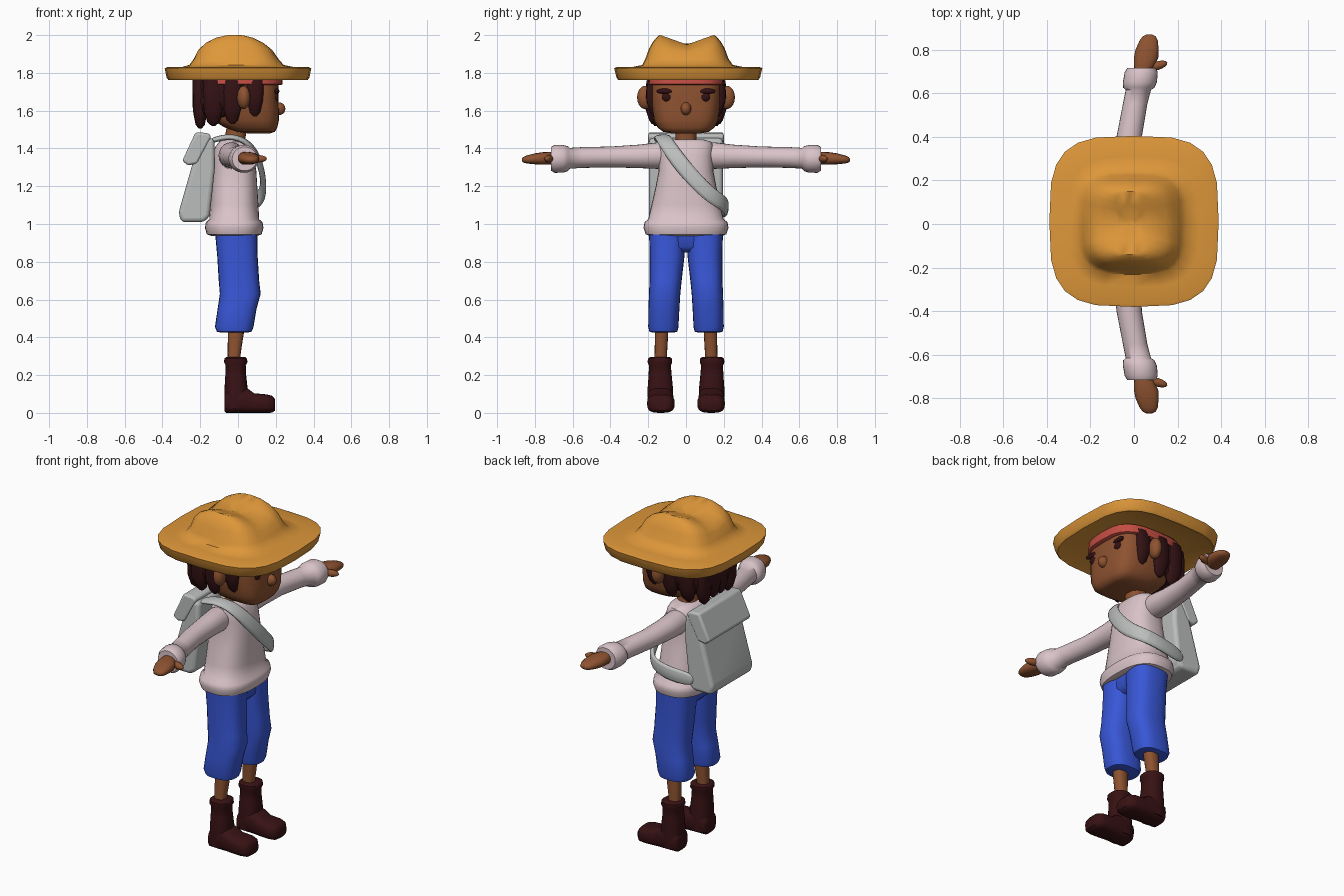
import bpy, bmesh, math
from mathutils import Vector, Matrix


def material(name, rgb):
    m = bpy.data.materials.new(name)
    m.diffuse_color = (*rgb, 1)
    return m


STRAW = material("straw", (0.73, 0.31, 0.042))
PINK = material("pale pink cloth", (0.70, 0.55, 0.58))
BLUE = material("blue cloth", (0.04, 0.095, 0.68))
SKIN = material("brown skin", (0.27, 0.085, 0.03))
HAIR = material("dark hair", (0.034, 0.006, 0.007))
LEATHER = material("dark boot leather", (0.04, 0.006, 0.007))
RED = material("red cloth", (0.55, 0.075, 0.055))
GREY = material("grey canvas", (0.50, 0.51, 0.51))


def finish(name, bm, mat, mirror=False):
    bmesh.ops.recalc_face_normals(bm, faces=bm.faces)
    me = bpy.data.meshes.new(name)
    bm.to_mesh(me)
    bm.free()
    me.materials.append(mat)
    ob = bpy.data.objects.new(name, me)
    bpy.context.collection.objects.link(ob)
    if mirror:
        mod = ob.modifiers.new("mirror", "MIRROR")
        mod.use_axis = (False, True, False)
    return ob


def bridge(bm, rings):
    n = len(rings[0])
    for a, b in zip(rings, rings[1:]):
        for i in range(n):
            j = (i + 1) % n
            bm.faces.new((a[i], a[j], b[j], b[i]))
    bm.faces.new(rings[0])
    bm.faces.new(rings[-1])


def loft(name, mat, sections, axis="z", p=2.4, n=24, mirror=False, warp=None):
    """Sections are (place on axis, centre u, centre v, radius u, radius v)."""
    bm = bmesh.new()
    rings = []
    for w, cu, cv, ru, rv in sections:
        ring = []
        for i in range(n):
            t = 2 * math.pi * i / n
            c, s = math.cos(t), math.sin(t)
            u = cu + ru * math.copysign(abs(c) ** (2 / p), c)
            v = cv + rv * math.copysign(abs(s) ** (2 / p), s)
            co = {"z": (u, v, w), "y": (u, w, v), "x": (w, u, v)}[axis]
            ring.append(bm.verts.new(warp(*co) if warp else co))
        rings.append(ring)
    bridge(bm, rings)
    return finish(name, bm, mat, mirror)


def ellipsoid(name, mat, loc, radii, turn=0, mirror=False):
    bm = bmesh.new()
    m = Matrix.Translation(loc) @ Matrix.Rotation(turn, 4, "Z") @ Matrix.Diagonal((*radii, 1))
    bmesh.ops.create_uvsphere(bm, u_segments=16, v_segments=10, radius=1, matrix=m)
    return finish(name, bm, mat, mirror)


def slab(name, mat, outline, half, bevel):
    """Side outline (x, z) extruded across y with rounded edges."""
    bm = bmesh.new()
    bridge(bm, [[bm.verts.new((x, y, z)) for x, z in outline] for y in (-half, half)])
    ob = finish(name, bm, mat)
    mod = ob.modifiers.new("round", "BEVEL")
    mod.width, mod.segments, mod.limit_method, mod.angle_limit = bevel, 4, "ANGLE", math.radians(25)
    return ob


# Hat: wide brim and pinched crown
def pinch(x, y, z):
    k = min(1, max(0, (z - 1.87) / 0.12))
    return x, y, z - 0.05 * k * max(0, 1 - abs(y - 0.005) / 0.14)


loft("hat", STRAW, [
    (1.80, 0, 0.01, 0.18, 0.18), (1.775, 0, 0.012, 0.33, 0.335), (1.762, 0, 0.012, 0.368, 0.37),
    (1.775, 0, 0.012, 0.378, 0.38), (1.825, 0, 0.012, 0.388, 0.392), (1.83, 0, 0.012, 0.375, 0.38),
    (1.83, 0, 0.01, 0.30, 0.30), (1.842, -0.008, 0.008, 0.25, 0.24), (1.875, -0.01, 0.005, 0.225, 0.22),
    (1.93, -0.015, 0.005, 0.20, 0.20), (1.965, -0.018, 0.005, 0.165, 0.18),
    (1.99, -0.018, 0.005, 0.12, 0.158), (2.0, -0.018, 0.005, 0.075, 0.145),
    (2.0, -0.018, 0.005, 0.05, 0.08), (2.0, -0.018, 0.005, 0.02, 0.02)], p=3.4, warp=pinch)

# Head and face
loft("head", SKIN, [
    (1.48, 0.11, 0, 0.06, 0.08), (1.488, 0.095, 0, 0.10, 0.12), (1.51, 0.07, 0, 0.138, 0.15),
    (1.55, 0.04, 0, 0.177, 0.17), (1.61, 0.03, 0, 0.187, 0.18), (1.67, 0.025, 0, 0.188, 0.187),
    (1.73, 0.02, 0, 0.195, 0.187), (1.80, 0.02, 0, 0.18, 0.18)], p=3.6)
ellipsoid("nose", SKIN, (0.215, 0, 1.61), (0.036, 0.028, 0.034))
ellipsoid("ear", SKIN, (0.03, 0.215, 1.67), (0.035, 0.045, 0.062), -0.2, True)
ellipsoid("eyebrow", HAIR, (0.202, 0.105, 1.703), (0.016, 0.052, 0.015), -0.12, True)
ellipsoid("eye", HAIR, (0.202, 0.10, 1.672), (0.013, 0.028, 0.024), -0.1, True)
loft("neck", SKIN, [(1.40, -0.02, 0, 0.06, 0.065), (1.46, -0.015, 0, 0.055, 0.055),
                    (1.54, 0, 0, 0.055, 0.055)])

# Hair: back cap with hanging locks
loft("hair", HAIR, [
    (1.56, -0.09, 0, 0.11, 0.15), (1.58, -0.085, 0, 0.14, 0.185), (1.65, -0.075, 0, 0.165, 0.203),
    (1.73, -0.065, 0, 0.172, 0.203), (1.80, -0.05, 0, 0.17, 0.19)], p=3)
for i, (x, y, tip, rx, ry) in enumerate([
        (0.09, 0.185, 1.57, 0.045, 0.027), (-0.03, 0.192, 1.53, 0.05, 0.025),
        (-0.13, 0.175, 1.52, 0.055, 0.035), (-0.20, 0.12, 1.505, 0.04, 0.05),
        (-0.205, 0.035, 1.52, 0.037, 0.05)]):
    loft(f"hair_lock_{i + 1}", HAIR, [
        (tip, x, y * 0.92, rx * 0.2, ry * 0.2), (tip + 0.02, x, y * 0.94, rx * 0.6, ry * 0.6),
        (tip + 0.08, x, y, rx * 0.92, ry * 0.92), (1.70, x, y, rx, ry),
        (1.77, x, y * 0.97, rx, ry * 0.8)], n=12, mirror=True)
loft("headband", RED, [(1.735, 0, 0, 0.225, 0.195), (1.74, 0, 0, 0.236, 0.207),
                       (1.79, 0, 0, 0.232, 0.203)], p=3)

# Jumper body with rolled hem
loft("jumper", PINK, [
    (0.937, -0.02, 0, 0.12, 0.19), (0.945, -0.02, 0, 0.145, 0.213), (0.98, -0.02, 0, 0.155, 0.225),
    (1.01, -0.02, 0, 0.15, 0.22), (1.025, -0.02, 0, 0.132, 0.20), (1.10, -0.02, 0, 0.128, 0.183),
    (1.20, -0.02, 0, 0.122, 0.16), (1.28, -0.02, 0, 0.117, 0.145), (1.36, -0.025, 0, 0.11, 0.143),
    (1.41, -0.025, 0, 0.095, 0.145), (1.435, -0.022, 0, 0.078, 0.135),
    (1.448, -0.02, 0, 0.06, 0.09)], p=2.6, n=32)

# Sleeves with thick cuffs, hands and thumbs
loft("sleeve", PINK, [
    (0.09, -0.035, 1.365, 0.06, 0.06), (0.15, -0.035, 1.362, 0.068, 0.07), (0.25, -0.033, 1.358, 0.064, 0.062),
    (0.40, -0.022, 1.355, 0.058, 0.055), (0.55, 0.005, 1.352, 0.056, 0.055), (0.615, 0.02, 1.348, 0.058, 0.055),
    (0.625, 0.022, 1.346, 0.072, 0.066), (0.65, 0.027, 1.345, 0.078, 0.073), (0.695, 0.033, 1.345, 0.076, 0.074),
    (0.715, 0.035, 1.345, 0.066, 0.063), (0.715, 0.036, 1.345, 0.04, 0.04)], axis="y", p=2, mirror=True)
loft("hand", SKIN, [
    (0.68, 0.035, 1.347, 0.035, 0.03), (0.72, 0.045, 1.348, 0.045, 0.034), (0.76, 0.055, 1.347, 0.056, 0.033),
    (0.80, 0.06, 1.345, 0.053, 0.029), (0.84, 0.067, 1.342, 0.042, 0.022),
    (0.86, 0.07, 1.34, 0.03, 0.015), (0.868, 0.07, 1.34, 0.014, 0.007)], axis="y", n=16, mirror=True)
ellipsoid("thumb", SKIN, (0.105, 0.725, 1.345), (0.05, 0.02, 0.02), 0.3, True)

# Cropped trousers
loft("trouser_hips", BLUE, [(0.85, -0.01, 0, 0.07, 0.15), (0.88, -0.01, 0, 0.10, 0.185),
                            (0.97, -0.015, 0, 0.11, 0.19)], p=2.6)
loft("trouser_leg", BLUE, [
    (0.425, -0.02, 0.12, 0.07, 0.055), (0.43, -0.02, 0.12, 0.092, 0.074), (0.455, -0.02, 0.12, 0.102, 0.08),
    (0.55, -0.005, 0.117, 0.103, 0.082), (0.63, 0.012, 0.113, 0.108, 0.083), (0.70, 0.005, 0.108, 0.107, 0.085),
    (0.83, -0.003, 0.10, 0.107, 0.092), (0.96, -0.01, 0.098, 0.112, 0.098)], p=2.6, mirror=True)

# Shins and boots
loft("shin", SKIN, [(0.25, -0.022, 0.135, 0.032, 0.033), (0.32, -0.02, 0.133, 0.035, 0.033),
                    (0.46, -0.008, 0.128, 0.045, 0.036)], n=16, mirror=True)
loft("boot_shaft", LEATHER, [
    (0.02, -0.012, 0.135, 0.058, 0.065), (0.12, -0.01, 0.136, 0.062, 0.068), (0.20, -0.012, 0.137, 0.055, 0.061),
    (0.25, -0.012, 0.138, 0.053, 0.058), (0.268, -0.012, 0.138, 0.062, 0.065), (0.288, -0.012, 0.138, 0.06, 0.064),
    (0.295, -0.012, 0.138, 0.05, 0.052)], mirror=True)
loft("boot_foot", LEATHER, [
    (-0.072, 0.135, 0.05, 0.045, 0.04), (-0.062, 0.135, 0.055, 0.06, 0.055), (0.0, 0.135, 0.07, 0.068, 0.07),
    (0.05, 0.134, 0.065, 0.068, 0.065), (0.085, 0.133, 0.052, 0.07, 0.052), (0.15, 0.133, 0.049, 0.073, 0.049),
    (0.18, 0.133, 0.046, 0.064, 0.045), (0.197, 0.133, 0.042, 0.045, 0.03)], axis="x", p=3, mirror=True)

# Backpack with flap
slab("backpack", GREY, [(-0.315, 1.06), (-0.30, 1.01), (-0.18, 1.01), (-0.15, 1.04), (-0.122, 1.30),
                        (-0.125, 1.45), (-0.20, 1.465), (-0.235, 1.34)], 0.195, 0.025)
slab("backpack_flap", GREY, [(-0.295, 1.335), (-0.265, 1.31), (-0.215, 1.32), (-0.14, 1.465),
                             (-0.16, 1.482), (-0.225, 1.485)], 0.20, 0.018)

# Single strap: over one shoulder, across the chest and round the other side
path = [((-0.17, -0.13, 1.43), (-0.3, 0, 1)), ((-0.05, -0.13, 1.472), (0, 0, 1)),
        ((0.05, -0.11, 1.44), (0.7, 0, 0.7)), ((0.105, -0.06, 1.36), (1, -0.2, 0.3)),
        ((0.135, 0.03, 1.25), (1, 0, 0.1)), ((0.135, 0.13, 1.15), (1, 0.4, 0)),
        ((0.08, 0.21, 1.105), (0.5, 1, 0)), ((-0.06, 0.215, 1.08), (0, 1, 0)),
        ((-0.20, 0.185, 1.07), (-0.3, 1, 0))]
bm = bmesh.new()
pts = [Vector(c) for c, _ in path]
rings = []
for i, (c, nrm) in enumerate(path):
    tangent = (pts[min(i + 1, len(pts) - 1)] - pts[max(i - 1, 0)]).normalized()
    side = tangent.cross(Vector(nrm)).normalized() * 0.048
    out = side.cross(tangent).normalized() * 0.017
    rings.append([bm.verts.new(pts[i] + a * side + b * out)
                  for a, b in ((-1, -1), (-0.9, 1), (0.9, 1), (1, -1))])
bridge(bm, rings)
strap = finish("backpack_strap", bm, GREY)
strap.modifiers.new("smooth", "SUBSURF").levels = 2

# Smooth shading that keeps hard edges
bpy.ops.object.select_all(action="SELECT")
bpy.context.view_layer.objects.active = strap
bpy.ops.object.shade_smooth_by_angle(angle=math.radians(50))
